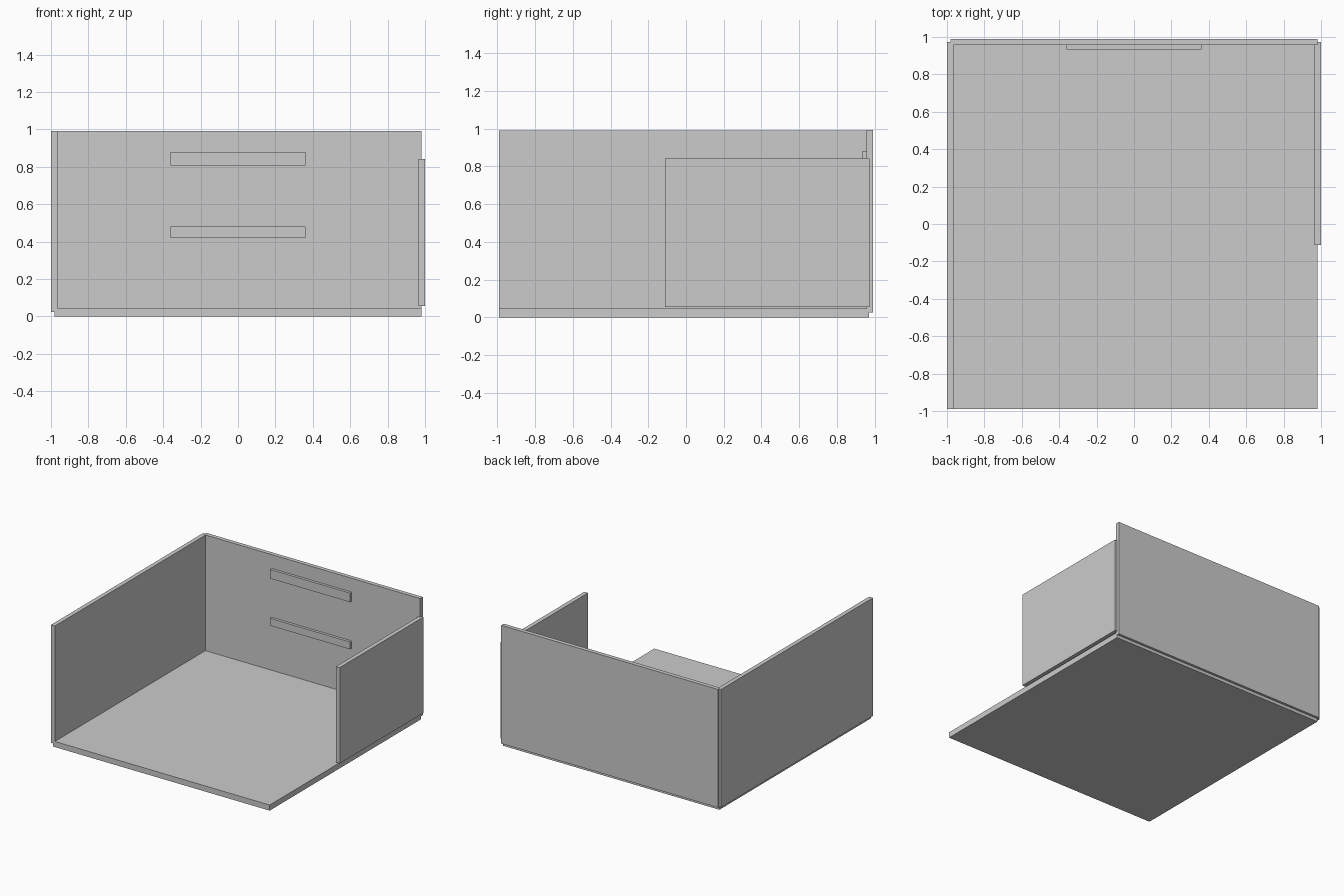
import bpy

if "Cube" in bpy.data.objects:
    bpy.data.objects.remove(bpy.data.objects["Cube"])


def box(name, x, y, z):
    """Axis-aligned box from (min, max) ranges."""
    lo, hi = zip(x, y, z)
    bpy.ops.mesh.primitive_cube_add(
        size=1, location=[(a + b) / 2 for a, b in zip(lo, hi)])
    ob = bpy.context.object
    ob.name = name
    ob.scale = [b - a for a, b in zip(lo, hi)]
    bpy.ops.object.transform_apply(location=False, rotation=False, scale=True)
    return ob


# Floor slab
box("floor", (-0.982, 0.98), (-0.99, 0.97), (0, 0.046))

# Walls, lapping over the slab edges
box("left_wall", (-1, -0.965), (-0.99, 0.973), (0.025, 0.991))
box("back_wall", (-0.982, 0.98), (0.956, 0.99), (0.025, 0.993))

# Short, lower partition on the right
box("right_partition", (0.965, 1), (-0.112, 0.972), (0.056, 0.841))

# Wall-mounted shelves
for name, z in (("upper_shelf", (0.806, 0.88)), ("lower_shelf", (0.42, 0.48))):
    box(name, (-0.362, 0.36), (0.934, 0.958), z)
